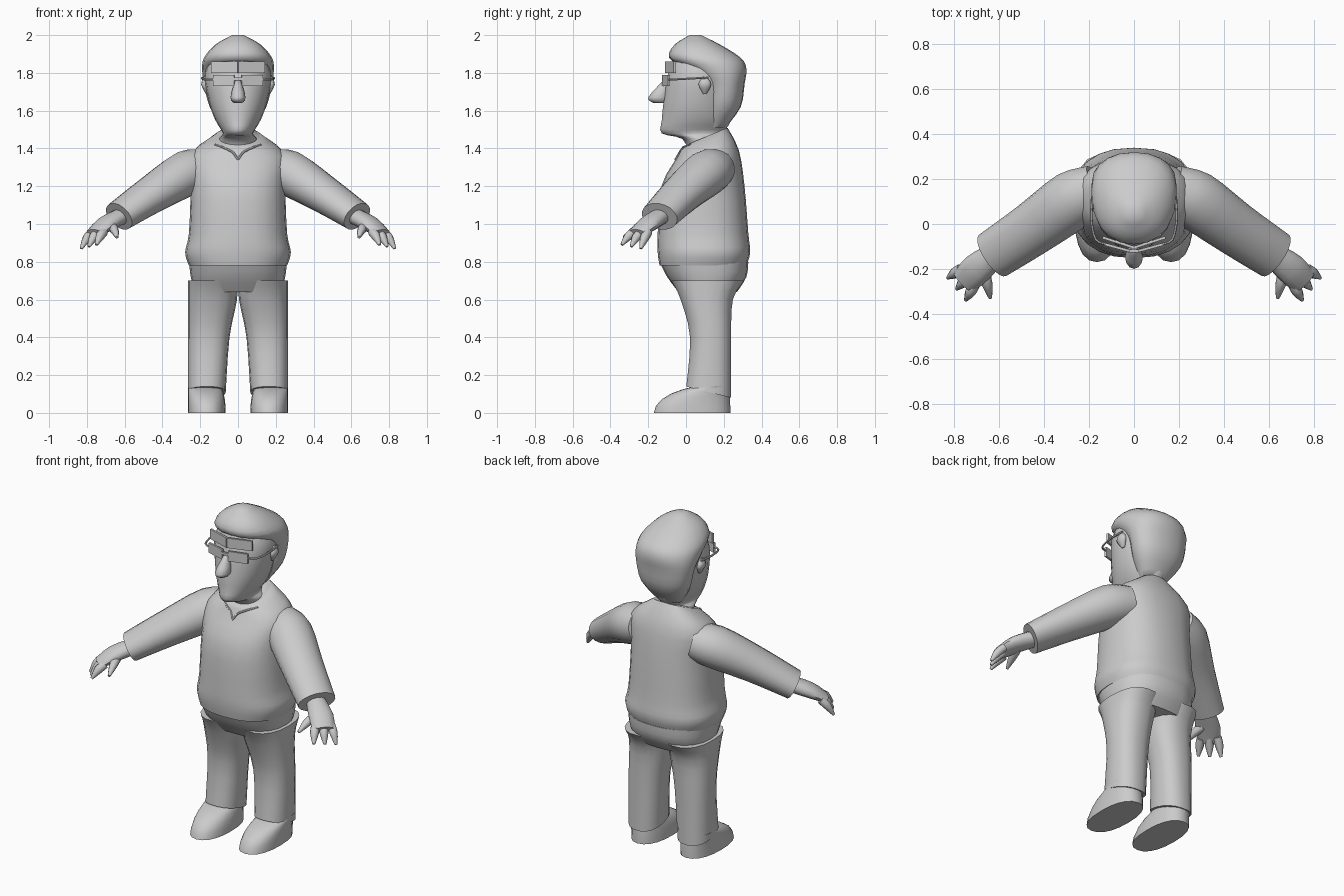
import bpy, bmesh, math
from mathutils import Vector
from mathutils.bvhtree import BVHTree

if "Cube" in bpy.data.objects:
    bpy.data.objects.remove(bpy.data.objects["Cube"])
parts = []
SIDES = (("left_", 1), ("right_", -1))
OUTER_LEG = .265


def finish(name, bm):
    bmesh.ops.recalc_face_normals(bm, faces=bm.faces)
    mesh = bpy.data.meshes.new(name)
    bm.to_mesh(mesh)
    bm.free()
    obj = bpy.data.objects.new(name, mesh)
    bpy.context.collection.objects.link(obj)
    parts.append(obj)
    return obj


def blend(rings, steps):
    """Insert rings between the given ones along a smooth spline."""
    result = []
    last = len(rings) - 1
    for k in range(last):
        before, a, b, after = (rings[min(max(k + d, 0), last)] for d in (-1, 0, 1, 2))
        for step in range(steps):
            t = step / steps
            rise = t * t * (3 - 2 * t)
            leave, arrive = t * (1 - t) ** 2, t * t * (t - 1)
            result.append([q + (r - q) * rise + (r - p) / 2 * leave + (s - q) / 2 * arrive
                           for p, q, r, s in zip(before, a, b, after)])
    return result + [rings[last]]


def loft(name, rings, sides=20, power=2, mirror=1, steps=3):
    """Skin (centre, u, v) superellipse rings and cap both ends."""
    bm = bmesh.new()
    loops = []
    for centre, u, v in blend(rings, steps):
        loop = []
        for i in range(sides):
            angle = math.tau * i / sides
            c, s = math.cos(angle), math.sin(angle)
            p = (centre + u * math.copysign(abs(c) ** (2 / power), c)
                 + v * math.copysign(abs(s) ** (2 / power), s))
            loop.append(bm.verts.new((p.x * mirror, p.y, p.z)))
        loops.append(loop)
    for low, high in zip(loops, loops[1:]):
        for i in range(sides):
            j = (i + 1) % sides
            bm.faces.new((low[i], low[j], high[j], high[i]))
    bm.faces.new(loops[0])
    bm.faces.new(loops[-1])
    return finish(name, bm)


def level(z, front, back, half, tilt=0, x=0):
    """Horizontal ring between two y values, its back raised by tilt."""
    return (Vector((x, (front + back) / 2, z)), Vector((half, 0, 0)),
            Vector((0, (back - front) / 2, tilt)))


def leg_level(z, front, back, half, tilt=0):
    """Ring whose outer edge lines up with the outside of the leg."""
    return level(z, front, back, half, tilt, OUTER_LEG - half)


def tube(name, stations, sides=10, mirror=1):
    """Loft along stations of (point, sideways radius, upward radius)."""
    points = [Vector(station[0]) for station in stations]
    rings = []
    for i, (_, wide, tall) in enumerate(stations):
        d = (points[min(i + 1, len(points) - 1)] - points[max(i - 1, 0)]).normalized()
        u = d.cross(Vector((0, 0, 1)) if abs(d.z) < .9 else Vector((0, 1, 0))).normalized()
        rings.append((points[i], u * wide, u.cross(d) * tall))
    return loft(name, rings, sides, mirror=mirror)


def finger(name, base, tip, mirror):
    knuckle = base.lerp(tip, .5) + Vector((0, 0, .01))
    thick = .024
    tube(name, [(base, thick, thick), (knuckle, thick, thick),
                (tip, thick / 3, thick / 3)], 8, mirror)


def plate(name, start, end, low, high, mirror=1):
    """Thin upright panel between two xy points."""
    a, b = Vector(start), Vector(end)
    d = (b - a).normalized()
    off = Vector((-d.y, d.x)) * .006
    bm = bmesh.new()
    bottom, top = [[bm.verts.new((p.x * mirror, p.y, z))
                    for p in (a - off, b - off, b + off, a + off)] for z in (low, high)]
    bm.faces.new(bottom)
    bm.faces.new(top)
    for i in range(4):
        j = (i + 1) % 4
        bm.faces.new((bottom[i], bottom[j], top[j], top[i]))
    finish(name, bm)


# Sweater body
sweater = loft("sweater", [
    level(.78, -.14, .32, .26), level(.85, -.15, .34, .28),
    level(.95, -.15, .33, .26), level(1.2, -.13, .31, .25),
    level(1.37, -.05, .28, .25, .02), level(1.46, -.02, .22, .12, .05)], 24, 2.4)
surface = BVHTree.FromPolygons([v.co for v in sweater.data.vertices],
                               [p.vertices for p in sweater.data.polygons])

# Trouser seat
loft("trouser_seat", [level(.64, -.04, .27, .23), level(.72, -.1, .32, .25),
                      level(.8, -.14, .33, .26)], 24, 2.4)

# Head, neck and jaw
loft("head", [
    level(1.36, .02, .2, .1), level(1.45, -.02, .2, .1), level(1.48, -.13, .2, .08),
    level(1.55, -.13, .24, .12), level(1.65, -.12, .25, .155),
    level(1.8, -.095, .25, .175), level(1.92, -.05, .2, .12)], 22)

# Swept hair with a full back
loft("hair", [
    level(1.51, .1, .21, .08), level(1.62, .1, .29, .15), level(1.74, .09, .31, .18),
    level(1.82, 0, .32, .19), level(1.88, -.09, .29, .18),
    level(1.95, -.06, .18, .12), level(2, .02, .08, .03)], power=2.2)

# Nose
loft("nose", [level(1.64, -.17, -.1, .02), level(1.67, -.2, -.09, .04),
              level(1.76, -.12, -.08, .015)], 12)

plate("spectacle_bridge", (-.03, -.12), (.03, -.12), 1.76, 1.775)

for tag, side in SIDES:
    # V neckline laid on the sweater
    trim = []
    for i in range(6):
        t = i / 5
        origin = Vector((.12 * t, -1, 1.34 + .08 * math.sqrt(t)))
        trim.append((surface.ray_cast(origin, Vector((0, 1, 0)))[0], .006, .006))
    tube(tag + "neckline", trim, 6, side)

    # Trouser legs with hems falling to the heel
    loft(tag + "trouser_leg", [
        leg_level(.11, 0, .24, .1, -.03), leg_level(.4, .02, .24, .11),
        leg_level(.6, -.03, .25, .13), leg_level(.7, -.08, .31, .13)], 18, 2.4, side)

    # Shoes with flat soles and a rounded toe
    shoe = []
    for i in range(6):
        angle = i / 4
        taper = 1 - math.cos(angle)
        shoe.append(leg_level(.15 * math.sin(angle), .34 * taper - .17,
                              .235 - .02 * taper, .1 - .02 * taper))
    loft(tag + "shoe", shoe, 20, 2.3, side, 1)

    # Sleeves
    tube(tag + "sleeve", [
        ((.16, .17, 1.3), .1, .1), ((.27, .11, 1.27), .13, .12),
        ((.45, -.02, 1.16), .12, .1), ((.63, -.14, 1.04), .11, .08)], 18, side)

    # Hands, with the fingers fanned between the outer and inner one
    tube(tag + "palm", [
        ((.6, -.12, 1.05), .05, .045), ((.7, -.2, 1), .07, .04),
        ((.76, -.26, .95), .06, .025)], 12, side)
    for i, label in enumerate(("little", "middle", "index")):
        base = Vector((.77, -.2, .96)).lerp(Vector((.71, -.27, .96)), i / 2)
        tip = Vector((.83, -.24, .87)).lerp(Vector((.75, -.34, .89)), i / 2)
        finger(tag + label + "_finger", base, tip, side)
    finger(tag + "thumb", Vector((.67, -.2, .99)), Vector((.64, -.33, .93)), side)

    # Ears
    tube(tag + "ear", [((.16, .1, 1.69), .01, .01), ((.175, .1, 1.74), .02, .035),
                       ((.17, .1, 1.78), .01, .01)], 10, side)

    # Brows and spectacles
    plate(tag + "brow", (0, -.105), (.14, -.06), 1.8, 1.86, side)
    plate(tag + "lens", (.02, -.12), (.13, -.09), 1.73, 1.79, side)
    tube(tag + "spectacle_arm", [
        (point, .006, .006) for point in ((.12, -.09, 1.765), (.17, -.07, 1.765),
                                          (.19, .02, 1.77), (.185, .12, 1.775))], 6, side)

# Smooth shading with crisp hems and panels
bpy.ops.object.select_all(action="DESELECT")
for obj in parts:
    obj.select_set(True)
bpy.context.view_layer.objects.active = sweater
bpy.ops.object.shade_smooth_by_angle(angle=math.radians(50))
